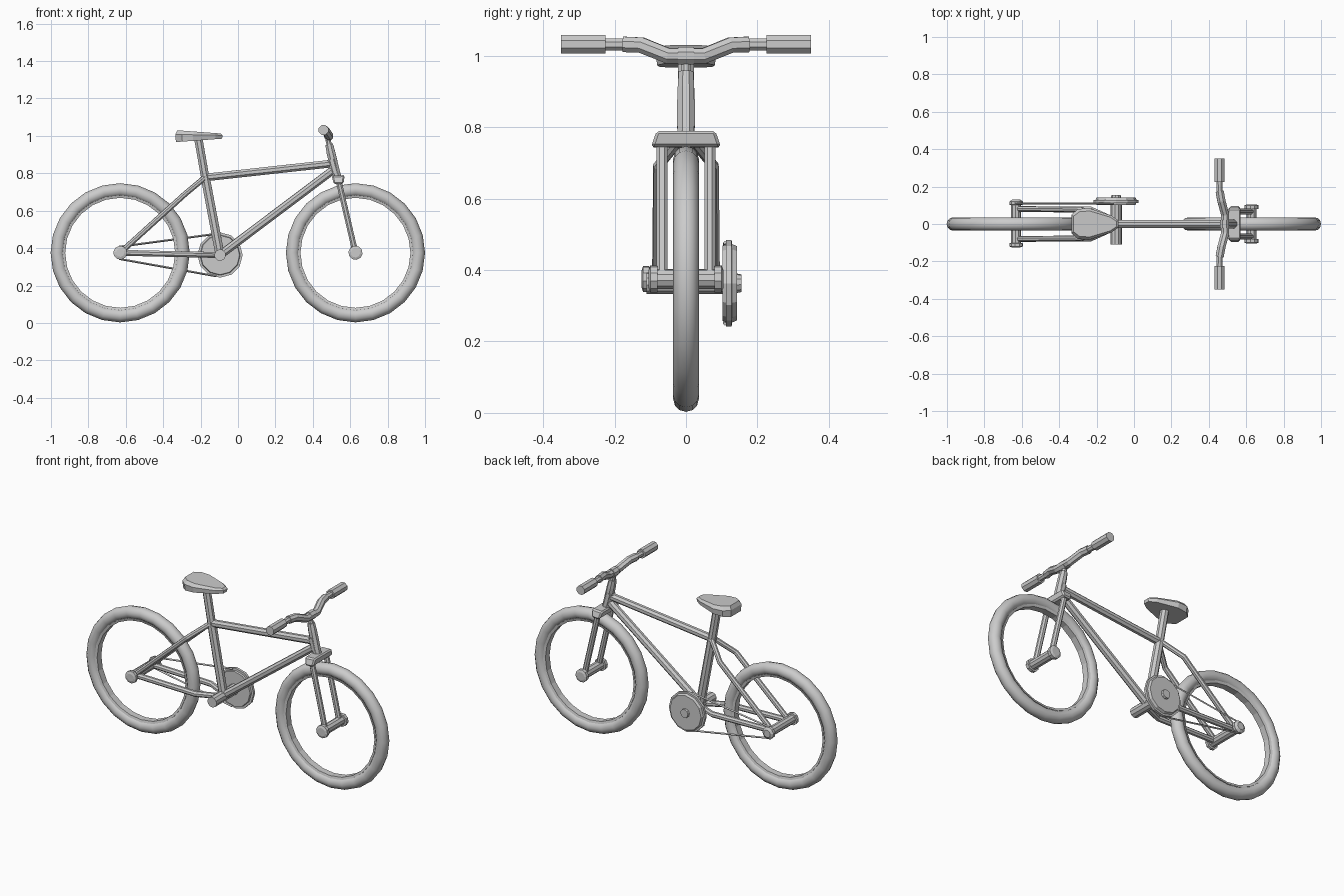
import bpy, bmesh
from math import radians, sqrt
from mathutils import Vector

if "Cube" in bpy.data.objects:
    bpy.data.objects.remove(bpy.data.objects["Cube"])


def mesh_object(name, bm):
    bmesh.ops.recalc_face_normals(bm, faces=bm.faces)
    me = bpy.data.meshes.new(name)
    bm.to_mesh(me)
    bm.free()
    ob = bpy.data.objects.new(name, me)
    bpy.context.collection.objects.link(ob)
    return ob


def tube(name, points, radii, sides=8):
    """Faceted tube along points; radii is one number or one per point."""
    pts = [Vector(p) for p in points]
    if not isinstance(radii, (list, tuple)):
        radii = [radii] * len(pts)
    dirs = []
    for i in range(len(pts)):
        a, b = pts[max(i - 1, 0)], pts[min(i + 1, len(pts) - 1)]
        dirs.append((b - a).normalized())
    side = dirs[0].orthogonal().normalized()
    bm, rings = bmesh.new(), []
    from math import cos, sin, pi
    for p, d, r in zip(pts, dirs, radii):
        side = (side - d * side.dot(d)).normalized()
        up = d.cross(side)
        angles = [2 * pi * (k + 0.5) / sides for k in range(sides)]
        rings.append([bm.verts.new(p + r * (cos(t) * side + sin(t) * up)) for t in angles])
    for lo, hi in zip(rings, rings[1:]):
        for k in range(sides):
            n = (k + 1) % sides
            bm.faces.new((lo[k], lo[n], hi[n], hi[k]))
    bm.faces.new(rings[0])
    bm.faces.new(rings[-1])
    return mesh_object(name, bm)


def lathe_y(name, x, z, profile, sides=10):
    """Solid turned about the y direction; profile holds (y, radius)."""
    return tube(name, [(x, y, z) for y, r in profile], [r for y, r in profile], sides)


AXLE_Z = 0.375
REAR_X, FRONT_X = -0.63, 0.628
BB = (-0.096, 0, 0.363)

# Wheels: smooth tyre and thin rim
for name, x in (("rear", REAR_X), ("front", FRONT_X)):
    bpy.ops.mesh.primitive_torus_add(major_segments=24, minor_segments=12, major_radius=0.336,
                                     minor_radius=0.036, location=(x, 0, AXLE_Z),
                                     rotation=(radians(90), 0, 0))
    tyre = bpy.context.object
    tyre.name = name + "_tyre"
    bpy.ops.object.shade_smooth_by_angle(angle=radians(40))
    bm = bmesh.new()
    loops = []
    for r, y in ((0.308, -0.024), (0.294, -0.02), (0.294, 0.02), (0.308, 0.024)):
        ring = bmesh.ops.create_circle(bm, segments=24, radius=r)["verts"]
        for v in ring:
            v.co = (v.co.x, y, v.co.y)
        loops.append(ring)
    for a, b in zip(loops, loops[1:] + loops[:1]):
        for k in range(24):
            n = (k + 1) % 24
            bm.faces.new((a[k], a[n], b[n], b[k]))
    rim = mesh_object(name + "_rim", bm)
    rim.location = (x, 0, AXLE_Z)

# Hubs with wider end caps
lathe_y("rear_hub", REAR_X, AXLE_Z,
        [(-0.125, 0.022), (-0.12, 0.037), (-0.103, 0.037), (-0.1025, 0.027),
         (0.1025, 0.027), (0.103, 0.037), (0.12, 0.037), (0.13, 0.022)])
lathe_y("front_hub", FRONT_X, AXLE_Z,
        [(-0.105, 0.025), (-0.1, 0.038), (-0.08, 0.038), (-0.0795, 0.028),
         (0.0795, 0.028), (0.08, 0.038), (0.1, 0.038), (0.105, 0.025)])

# Crank shell and chainwheel
lathe_y("crank_shell", BB[0], BB[2], [(-0.11, 0.031), (0.11, 0.031)])
lathe_y("chainwheel", BB[0], BB[2],
        [(0.102, 0.105), (0.112, 0.108), (0.1125, 0.121), (0.128, 0.121),
         (0.1285, 0.11), (0.143, 0.104)], 12)
lathe_y("chainwheel_cap", BB[0], BB[2], [(0.14, 0.028), (0.155, 0.025)])

# Chain: upper and lower runs tangent to both wheels
axis = Vector((BB[0] - REAR_X, 0, BB[2] - AXLE_Z))
dist = axis.length
axis.normalize()
perp = Vector((-axis.z, 0, axis.x))
s = (0.115 - 0.033) / dist
c = sqrt(1 - s * s)
for name, sign in (("upper", 1), ("lower", -1)):
    n = perp * (c * sign) - axis * s
    start = Vector((REAR_X, 0.109, AXLE_Z)) + n * 0.033
    end = Vector((BB[0], 0.109, BB[2])) + n * 0.115
    tube("chain_" + name + "_run", [start, end], 0.0055, 4)

# Main frame
tube("seat_tube", [BB, (-0.176, 0, 0.785)], 0.026)
tube("seat_post", [(-0.174, 0, 0.77), (-0.212, 0, 0.985)], 0.024)
tube("top_tube", [(-0.172, 0, 0.778), (0.5, 0, 0.852)], 0.022)
tube("down_tube", [BB, (0.505, 0, 0.815)], 0.023)
tube("head_tube", [(0.531, 0, 0.77), (0.497, 0, 0.91), (0.487, 0, 0.955)], [0.025, 0.025, 0.022])
tube("head_collar", [(0.521, 0, 0.80), (0.5, 0, 0.875)], 0.027)
tube("stem", [(0.488, 0, 0.95), (0.477, 0, 1.0)], 0.015)

# Rear stays and fork blades, left and right
for name, m in (("right", -1), ("left", 1)):
    tube(name + "_seat_stay", [(REAR_X, m * 0.08, AXLE_Z), (-0.28, m * 0.077, 0.692),
                               (-0.176, m * 0.008, 0.778)], 0.0155)
    tube(name + "_chain_stay", [(REAR_X, m * 0.08, AXLE_Z), (-0.23, m * 0.077, 0.366),
                                (-0.105, m * 0.02, 0.363)], 0.017)
    tube(name + "_fork_blade", [(0.538, m * 0.067, 0.76), (FRONT_X, m * 0.067, AXLE_Z)], 0.0165)

# Fork crown: tapered, bevelled block
bpy.ops.mesh.primitive_cube_add(size=1, location=(0.537, 0, 0.766), rotation=(0, radians(-3), 0))
crown = bpy.context.object
crown.name = "fork_crown"
crown.scale = (0.07, 0.196, 0.045)
for v in crown.data.vertices:
    if v.co.z > 0:
        v.co.y *= 0.84
    else:
        v.co.x *= 0.75
bpy.ops.object.transform_apply(location=False, rotation=False, scale=True)
bev = crown.modifiers.new("bevel", "BEVEL")
bev.width = 0.008
bev.segments = 1

# Handlebar: swept riser bar with grips
half = [(0.487, 0.05, 1.0), (0.467, 0.125, 1.03), (0.458, 0.175, 1.032)]
path = [(x, -y, z) for x, y, z in reversed(half)] + half
tube("handlebar", path, 0.0235)
tube("handlebar_clamp", [(0.484, -0.022, 1.0), (0.484, 0.022, 1.0)], 0.027)
for name, m in (("right", -1), ("left", 1)):
    tube(name + "_bar_end", [(0.458, m * 0.17, 1.032), (0.457, m * 0.23, 1.032)], 0.018)
    tube(name + "_grip", [(0.457, m * 0.225, 1.032), (0.457, m * 0.35, 1.032)], 0.028)

# Seat: outline wide at the rear, top and bottom sloping to the nose
outline = [(-0.335, 0.05), (-0.3, 0.08), (-0.24, 0.085), (-0.12, 0.045), (-0.082, 0.018)]
outline += [(x, -y) for x, y in reversed(outline)]
bm = bmesh.new()
layers = []
for z_rear, z_nose, shrink in ((0.967, 0.985, 0.95), (1.008, 1.003, 1.0), (1.03, 1.013, 0.82)):
    layer = []
    for x, y in outline:
        t = (x + 0.335) / 0.253
        layer.append(bm.verts.new((-0.21 + (x + 0.21) * (0.5 + 0.5 * shrink), y * shrink,
                                   z_rear + (z_nose - z_rear) * t)))
    layers.append(layer)
for lo, hi in zip(layers, layers[1:]):
    for k in range(len(outline)):
        n = (k + 1) % len(outline)
        bm.faces.new((lo[k], lo[n], hi[n], hi[k]))
bm.faces.new(layers[0])
bm.faces.new(layers[-1])
mesh_object("seat", bm)
